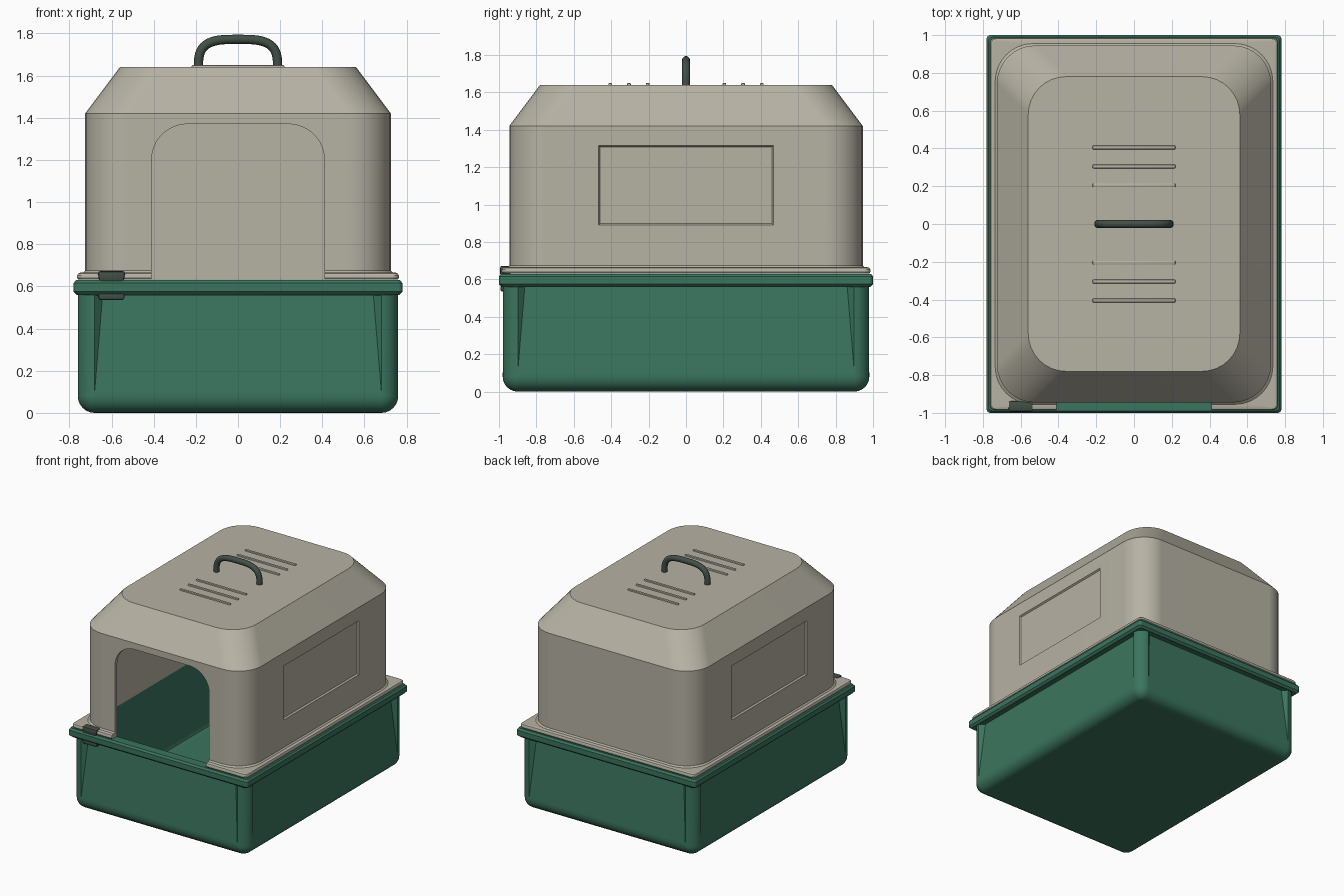
import bpy, bmesh, math

if "Cube" in bpy.data.objects:
    bpy.data.objects.remove(bpy.data.objects["Cube"])


def material(name, rgb):
    m = bpy.data.materials.new(name)
    m.diffuse_color = (*rgb, 1)
    m.use_nodes = True
    m.node_tree.nodes["Principled BSDF"].inputs["Base Color"].default_value = m.diffuse_color
    return m


BEIGE = material("warm grey", (0.47, 0.445, 0.37))
GREEN = material("dark green", (0.043, 0.178, 0.112))
DARK = material("charcoal green", (0.055, 0.078, 0.063))


def add_object(name, bm, mat=None):
    bmesh.ops.recalc_face_normals(bm, faces=bm.faces)
    me = bpy.data.meshes.new(name)
    bm.to_mesh(me)
    bm.free()
    ob = bpy.data.objects.new(name, me)
    bpy.context.collection.objects.link(ob)
    if mat:
        me.materials.append(mat)
    return ob


def smooth(ob, angle=30):
    bpy.ops.object.select_all(action='DESELECT')
    ob.select_set(True)
    bpy.context.view_layer.objects.active = ob
    bpy.ops.object.shade_smooth_by_angle(angle=math.radians(angle))


def rounded_rect(hx, hy, r, seg=8):
    pts = []
    for q, (sx, sy) in enumerate(((1, 1), (-1, 1), (-1, -1), (1, -1))):
        for i in range(seg + 1):
            a = math.pi / 2 * (q + i / seg)
            pts.append((sx * (hx - r) + r * math.cos(a), sy * (hy - r) + r * math.sin(a)))
    return pts


def loft(name, sections, mat):
    """Skin rounded rectangles (half x, half y, corner radius, z), capped at both ends."""
    bm = bmesh.new()
    rings = [[bm.verts.new((x, y, z)) for x, y in rounded_rect(hx, hy, r)]
             for hx, hy, r, z in sections]
    n = len(rings[0])
    for a, b in zip(rings, rings[1:]):
        for i in range(n):
            j = (i + 1) % n
            bm.faces.new((a[i], a[j], b[j], b[i]))
    bm.faces.new(rings[0])
    bm.faces.new(rings[-1])
    return add_object(name, bm, mat)


def hull(name, points):
    bm = bmesh.new()
    for p in points:
        bm.verts.new(p)
    bmesh.ops.convex_hull(bm, input=bm.verts[:])
    ob = add_object(name, bm)
    ob.hide_render = True
    return ob


def cut(ob, cutters):
    for c in cutters:
        m = ob.modifiers.new("cut", 'BOOLEAN')
        m.operation = 'DIFFERENCE'
        m.solver = 'EXACT'
        m.object = c
    bpy.context.view_layer.update()
    dg = bpy.context.evaluated_depsgraph_get()
    me = bpy.data.meshes.new_from_object(ob.evaluated_get(dg))
    ob.modifiers.clear()
    ob.data = me
    for c in cutters:
        bpy.data.objects.remove(c)


def finish(ob):
    smooth(ob)
    w = ob.modifiers.new("normals", 'WEIGHTED_NORMAL')
    w.keep_sharp = True


def block(name, lo, hi, bevel, mat, flare=0.0):
    bm = bmesh.new()
    bmesh.ops.create_cube(bm, size=1)
    for v in bm.verts:
        k = 1 + flare * v.co.z
        for i in range(3):
            f = k if i == 0 else 1
            v.co[i] = (lo[i] + hi[i]) / 2 + v.co[i] * f * (hi[i] - lo[i])
    bmesh.ops.bevel(bm, geom=bm.edges[:], offset=bevel, segments=2, profile=0.5,
                    affect='EDGES')
    ob = add_object(name, bm, mat)
    smooth(ob, 40)
    return ob


# Tray: rounded base, lipped rim, open hollow
R = 0.085
sections = []
for i in range(7):
    a = math.pi / 2 * i / 6
    r = 0.005 + (R - 0.005) * math.sin(a)
    sections.append((0.76 - R + r, 0.98 - R + r, r, 0.08 * (1 - math.cos(a))))
sections += [
    (0.76, 0.98, R, 0.56),
    (0.765, 0.985, 0.02, 0.56), (0.78, 1.0, 0.02, 0.575),
    (0.78, 1.0, 0.02, 0.615), (0.769, 0.989, 0.02, 0.63),
    (0.70, 0.92, 0.07, 0.63), (0.69, 0.91, 0.07, 0.09),
    (0.675, 0.895, 0.06, 0.06), (0.645, 0.865, 0.05, 0.045)]
tray = loft("tray", sections, GREEN)

# Wall panels lean inward between the corner posts
cutters = []
for axis, face, half in ((1, 0.98, 0.68), (0, 0.76, 0.68 + 0.22)):
    for side in (-1, 1):
        pts = []
        for s in (-1, 1):
            for w, d, z in ((half, face + 0.02, 0.1), (half, face + 0.02, 0.558),
                            (half, face, 0.1), (half, face, 0.558),
                            (half - 0.038, face - 0.036, 0.558)):
                pts.append((s * w, side * d, z) if axis else (side * d, s * w, z))
        cutters.append(hull("panel_cutter", pts))
cut(tray, cutters)
finish(tray)

# Hood: hollow shell with bottom flange and sloped roof
hood = loft("hood", [
    (0.535, 0.755, 0.17, 1.612), (0.697, 0.917, 0.17, 1.41),
    (0.697, 0.917, 0.17, 0.632),
    (0.757, 0.98, 0.03, 0.632), (0.763, 0.986, 0.03, 0.64),
    (0.763, 0.986, 0.03, 0.652), (0.758, 0.981, 0.03, 0.661),
    (0.748, 0.971, 0.03, 0.665),
    (0.735, 0.955, 0.2, 0.665), (0.725, 0.945, 0.2, 0.675),
    (0.725, 0.945, 0.2, 1.42), (0.56, 0.78, 0.2, 1.64)], BEIGE)

# Doorway with rounded top corners
door = [(0.41, 0.5)]
for i in range(13):
    a = math.pi / 2 * i / 12
    door.append((0.24 + 0.17 * math.cos(a), 1.20 + 0.17 * math.sin(a)))
cutters = [hull("door_cutter", [(s * x, y, z) for s in (-1, 1) for x, z in door
                                for y in (-1.1, -0.8)])]
# Sunken panels on both sides
for s in (-1, 1):
    pts = []
    for x, g in ((0.737, 0.008), (0.713, -0.008)):
        pts += [(s * x, t * (0.468 + g), z) for t in (-1, 1)
                for z in (0.89 - g, 1.315 + g)]
    cutters.append(hull("side_panel_cutter", pts))
cut(hood, cutters)
finish(hood)

# Roof ribs
for k, y in enumerate((0.205, 0.305, 0.405)):
    for s in (-1, 1):
        block(f"roof_rib_{k}_{'back' if s > 0 else 'front'}",
              (-0.22, s * y - 0.01, 1.63), (0.22, s * y + 0.01, 1.65), 0.006, BEIGE)

# Carry handle
cu = bpy.data.curves.new("handle_path", 'CURVE')
cu.dimensions = '3D'
cu.bevel_depth = 0.022
cu.bevel_resolution = 4
cu.use_fill_caps = True
N = 28
sp = cu.splines.new('POLY')
sp.points.add(N)
for i, p in enumerate(sp.points):
    t = math.pi * i / N
    c, s = math.cos(t), max(0.0, math.sin(t))
    p.co = (-math.copysign(abs(c) ** 0.6, c) * 0.188, 0, 1.63 + 0.142 * s ** 0.6, 1)
tmp = bpy.data.objects.new("handle_path", cu)
bpy.context.collection.objects.link(tmp)
bpy.context.view_layer.update()
me = bpy.data.meshes.new_from_object(
    tmp.evaluated_get(bpy.context.evaluated_depsgraph_get()))
bpy.data.objects.remove(tmp)
handle = bpy.data.objects.new("handle", me)
bpy.context.collection.objects.link(handle)
me.materials.clear()
me.materials.append(DARK)
smooth(handle, 50)

# Front latch: hook over the flange and grip under the rim
block("latch_hook", (-0.662, -0.994, 0.622), (-0.538, -0.937, 0.672), 0.01, DARK, 0.1)
block("latch_grip", (-0.662, -0.992, 0.535), (-0.538, -0.93, 0.568), 0.01, DARK, 0.08)
